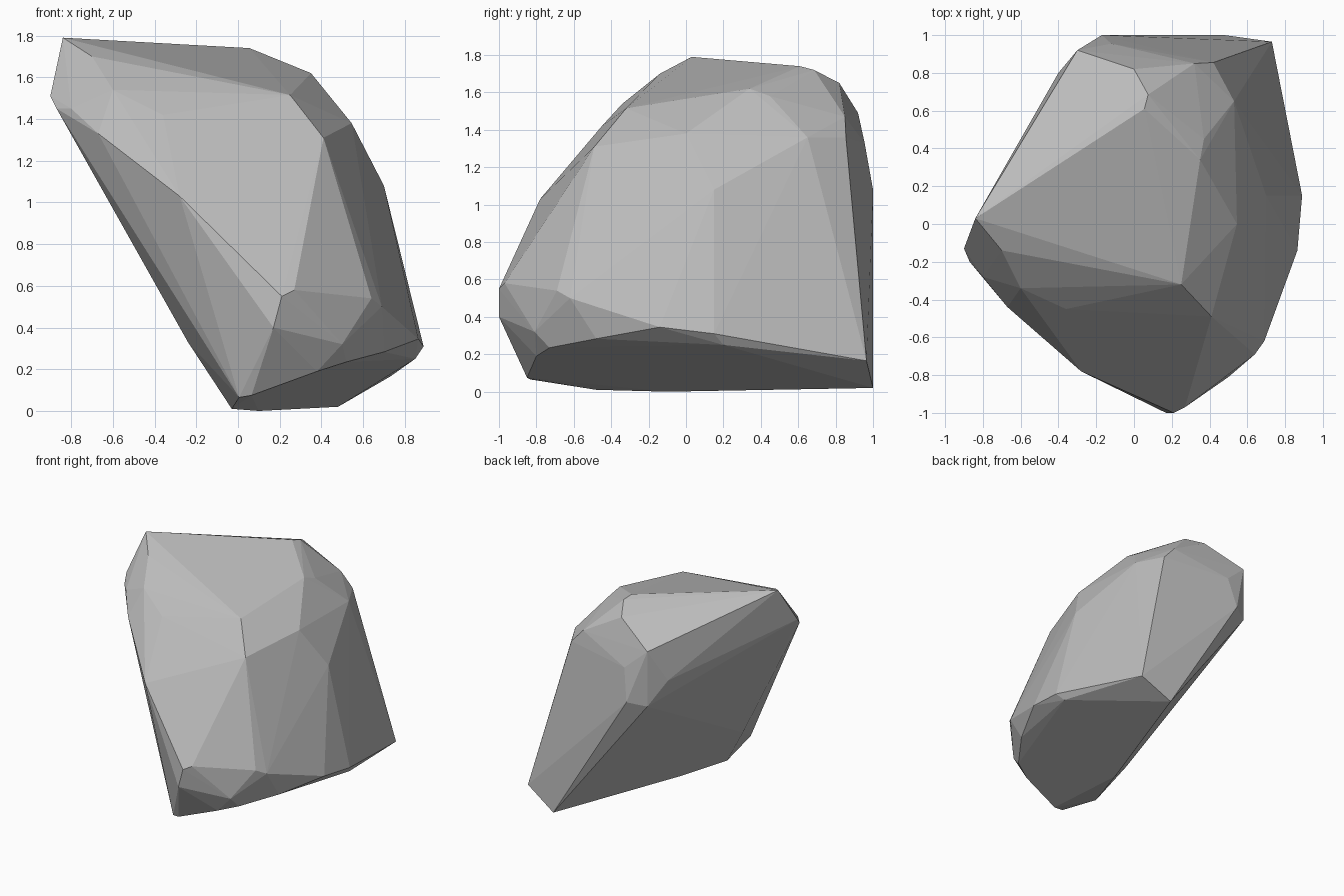
import bpy, bmesh

# Corner points of the chipped stone, grouped by region
crown = [(-.84, .03, 1.79), (.055, .61, 1.74), (.075, .685, 1.72), (0, .82, 1.65),
         (.35, .34, 1.62), (.37, .45, 1.58), (.25, -.32, 1.515)]
right_side = [(.545, 0, 1.38), (.41, -.49, 1.31), (.70, .15, 1.08), (.53, .65, 1.36),
              (.89, .15, .31), (.865, -.14, .345), (.69, -.62, .50), (.64, -.69, .54),
              (.50, -.81, .32)]
back_side = [(.32, .85, 1.47), (.42, .855, 1.36), (-.30, .92, 1.49), (-.12, .955, 1.33),
             (-.17, 1.0, 1.08), (-.40, .80, 1.24), (-.30, .92, 1.05)]
front_tip = [(.21, -1.0, .55), (.17, -1.0, .40), (.27, -.97, .58), (-.28, -.78, 1.03)]
left_shoulder = [(-.67, -.44, 1.33), (-.36, -.45, 1.42), (-.60, -.34, 1.54), (-.80, -.28, 1.45),
                 (-.70, -.14, 1.70), (-.64, -.28, 1.58), (-.90, -.13, 1.51), (-.87, -.20, 1.45)]
underside = [(.48, 1.0, .02), (.73, .965, .165), (.85, .20, .25), (.38, -.80, .19),
             (.52, -.73, .235), (.70, -.48, .283), (.065, -.85, .075), (.005, -.83, .065),
             (-.03, -.48, .01), (.10, -.10, 0), (-.24, -.38, .33)]

# Wrap the corners in a faceted convex shell
bm = bmesh.new()
for p in crown + right_side + back_side + front_tip + left_shoulder + underside:
    bm.verts.new(p)
hull = bmesh.ops.convex_hull(bm, input=bm.verts[:])
loose = {g for g in hull["geom_interior"] + hull["geom_unused"]
         if isinstance(g, bmesh.types.BMVert)}
bmesh.ops.delete(bm, geom=list(loose), context='VERTS')
bmesh.ops.recalc_face_normals(bm, faces=bm.faces[:])

mesh = bpy.data.meshes.new("rock")
bm.to_mesh(mesh)
bm.free()

# Plain grey stone, flat shaded
stone = bpy.data.materials.new("stone_grey")
stone.diffuse_color = (.5, .5, .5, 1)
mesh.materials.append(stone)
rock = bpy.data.objects.new("rock", mesh)
bpy.context.collection.objects.link(rock)
